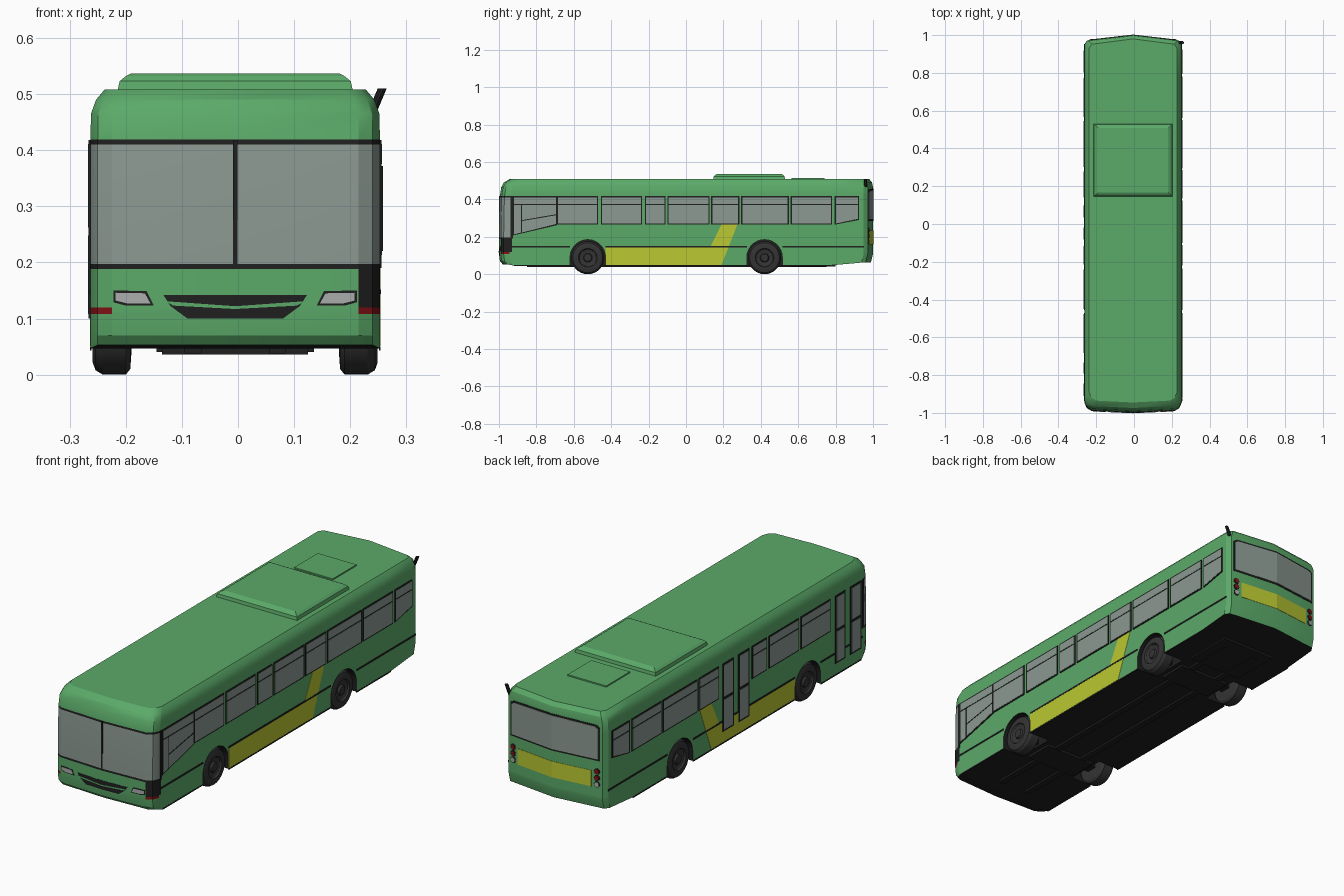
import bpy, bmesh, math
from mathutils import Vector, Matrix

if "Cube" in bpy.data.objects:
    bpy.data.objects.remove(bpy.data.objects["Cube"])

CX, W = -0.005, 0.258            # body centre line and half width
COLOURS = [("body_green", (0.105, 0.402, 0.141)), ("panel_yellow", (0.49, 0.58, 0.032)),
           ("window_grey", (0.262, 0.319, 0.288)), ("trim_black", (0.014, 0.014, 0.014)),
           ("tyre_grey", (0.034, 0.034, 0.034)), ("lamp_red", (0.23, 0.006, 0.008)),
           ("lamp_clear", (0.40, 0.42, 0.41))]
GREEN, YELLOW, GLASS, BLACK, TYRE, RED, CLEAR = range(7)
MATS = []
for n, c in COLOURS:
    m = bpy.data.materials.new(n)
    m.diffuse_color = (*c, 1)
    m.use_nodes = True
    m.node_tree.nodes["Principled BSDF"].inputs["Base Color"].default_value = m.diffuse_color
    MATS.append(m)


def finish(name, bm, smooth=None):
    bmesh.ops.recalc_face_normals(bm, faces=bm.faces)
    me = bpy.data.meshes.new(name)
    bm.to_mesh(me)
    bm.free()
    for m in MATS:
        me.materials.append(m)
    ob = bpy.data.objects.new(name, me)
    bpy.context.collection.objects.link(ob)
    if smooth:
        smooth_object(ob, smooth)
    return ob


def smooth_object(ob, angle):
    bpy.ops.object.select_all(action='DESELECT')
    ob.select_set(True)
    bpy.context.view_layer.objects.active = ob
    bpy.ops.object.shade_smooth_by_angle(angle=math.radians(angle))


def loft(bm, rings, mat, caps=True):
    vs = [[bm.verts.new(p) for p in r] for r in rings]
    n = len(vs[0])
    for a, b in zip(vs, vs[1:]):
        for i in range(n):
            bm.faces.new((a[i], a[(i + 1) % n], b[(i + 1) % n], b[i])).material_index = mat
    if caps:
        for r in (vs[0], vs[-1]):
            bm.faces.new(r).material_index = mat


def prism(bm, pts, vec, mat):
    loft(bm, [pts, [Vector(p) + Vector(vec) for p in pts]], mat)


def box(bm, x0, x1, y0, y1, z0, z1, mat):
    prism(bm, [(x0, y0, z0), (x1, y0, z0), (x1, y1, z0), (x0, y1, z0)], (0, 0, z1 - z0), mat)


def side(bm, s, pts, t, mat):
    """Thin plate on the side wall from (y, z) points."""
    prism(bm, [(CX + s * (W - 0.002), y, z) for y, z in pts], (s * (t + 0.002), 0, 0), mat)


def rect(a, b, z0, z1):
    return [(a, z0), (b, z0), (b, z1), (a, z1)]


def front(bm, pts, t, mat, sides=(-1, 1)):
    """Thin mirrored plates on the slightly pointed front from (x, z) points."""
    for s in sides:
        prism(bm, [(CX + s * x, -0.998 + 0.0455 * x, z) for x, z in pts], (0, -t - 0.002, 0), mat)


def rear(bm, pts, t, mat):
    """Thin mirrored plates on the pointed rear from (x, z) points."""
    for s in (-1, 1):
        prism(bm, [(CX + s * x, 0.998 - 0.115 * x, z) for x, z in pts], (0, t + 0.002, 0), mat)


# Body shell: plan outlines lofted upward (z, half width, front y, rear y)
LEVELS = [(.047, W, -.98, .988), (.07, W, -.995, .99), (.108, W, -1, 1), (.12, W, -1, 1),
          (.188, W, -1, 1), (.197, W, -1, 1), (.41, W, -.996, 1), (.419, W, -.995, 1),
          (.465, W - .001, -.988, 1), (.49, .248, -.974, .995), (.508, .233, -.945, .98)]
bm = bmesh.new()
rings = []
for k, (z, w, f, r) in enumerate(LEVELS):
    right = [(0, f), (w - .038, f + .01), (w - .013, f + .025), (w, f + .055),
             (w, max(-.93, f + .06)), (w, .77), (w, r - .05), (w - .015, r - .028), (0, r)]
    ring = right + [(-x, y) for x, y in right[7:0:-1]]
    lift = lambda y: 0 if k else (.015 if y > .9 else .006 if y < -.95 else 0)
    rings.append([bm.verts.new((CX + x, y, z + lift(y))) for x, y in ring])
for k, (a, b) in enumerate(zip(rings, rings[1:])):
    for i in range(16):
        j = (i + 1) % 16
        nose = i <= 3 or i >= 12
        mat = GREEN
        if nose and k in (4, 6):
            mat = BLACK                       # windscreen edge
        elif nose and k == 5:
            mat = GLASS                       # wraparound windscreen
        elif k == 2 and i in (1, 2, 13, 14):
            mat = RED                         # corner markers
        elif k == 3 and i in (1, 2, 3):
            mat = BLACK                       # dark corner panel
        bm.faces.new((a[i], a[j], b[j], b[i])).material_index = mat
for ring, mat in ((rings[0], BLACK), (rings[-1], GREEN)):
    for i in range(8):
        idx = dict.fromkeys([i, i + 1, 15 - i, (16 - i) % 16])
        bm.faces.new([ring[q] for q in idx]).material_index = mat
body = finish("body_shell", bm)

# Wheel arches cut from the body
AXLES = (-0.525, 0.42)
bm = bmesh.new()
for s in (-1, 1):
    for ay in AXLES:
        arc = [(ay + .095 * math.cos(a), .09 + .095 * math.sin(a))
               for a in [math.pi * i / 14 for i in range(15)]]
        arc = [(ay + .095, -.02)] + arc + [(ay - .095, -.02)]
        prism(bm, [(CX + s * .15, y, z) for y, z in arc], (s * .2, 0, 0), BLACK)
cutter = finish("arch_cutter", bm)
cutter.hide_render = True
mod = body.modifiers.new("arches", 'BOOLEAN')
mod.object, mod.operation, mod.solver = cutter, 'DIFFERENCE', 'EXACT'
bpy.context.view_layer.objects.active = body
bpy.ops.object.modifier_apply(modifier=mod.name)
bpy.data.objects.remove(cutter)
smooth_object(body, 28)

# Wheels: lathed profile (x, radius)
PROFILE = [(.185, .05), (.187, .078), (.195, .088), (.236, .088), (.249, .08), (.254, .066),
           (.254, .05), (.247, .046), (.243, .038), (.243, .024), (.252, .02), (.253, .006)]
for s, sn in ((-1, "left"), (1, "right")):
    for ay, an in zip(AXLES, ("front", "rear")):
        bm = bmesh.new()
        loft(bm, [[(CX + s * x, ay + r * math.cos(math.tau * i / 28),
                    .088 + r * math.sin(math.tau * i / 28)) for i in range(28)]
                  for x, r in PROFILE], TYRE)
        finish(f"{an}_{sn}_wheel", bm, 30)

# Side windows (rear y, front y, sill heights)
SHARED = [(-.69, -.47), (-.455, -.235), (-.22, -.11), (.135, .285), (.295, .55), (.56, .78)]
REAR_WIN = (.795, .925, .265, .29)
WINDOWS = {1: [(-.925, -.69, .207, .262), (-.10, .125)] + SHARED + [REAR_WIN],
           -1: SHARED + [REAR_WIN]}
T = .006
for s, sn in ((-1, "left"), (1, "right")):
    bm = bmesh.new()
    for a, b, *sill in WINDOWS[s]:
        za, zb = sill or (.265, .265)
        side(bm, s, [(a, za), (b, zb), (b, .417), (a, .417)], .003, BLACK)
        side(bm, s, [(a + T, za + T), (b - T, zb + T), (b - T, .369), (a + T, .369)], .004, GLASS)
        side(bm, s, rect(a + T, b - T, .375, .411), .004, GLASS)
    side(bm, s, rect(-.937, -.926, .19, .418), .003, BLACK)
    if s == 1:   # driver window bars
        side(bm, s, rect(-.882, -.877, .22, .372), .005, BLACK)
        side(bm, s, [(-.88, .284), (-.69, .316), (-.69, .321), (-.88, .289)], .005, BLACK)
    finish(f"{sn}_windows", bm)

    # Yellow sweep and black rub strip
    bm = bmesh.new()
    side(bm, s, rect(-.43, .13, .05, .145), .0012, YELLOW)
    side(bm, s, [(.13, .05), (.19, .05), (.275, .266), (.19, .266), (.13, .145)], .0012, YELLOW)
    for a, b in ((-.93, -.62), (-.43, .325), (.515, .952)):
        side(bm, s, rect(a, b, .144, .152), .002, BLACK)
    for a, b in ((-.92, -.62), (-.43, .325), (.515, .77)):
        side(bm, s, rect(a, b, .043, .049), .001, BLACK)
    finish(f"{sn}_stripes", bm)

# Doors: glazed leaves on the left
bm = bmesh.new()
for a, b in ((.026, .107), (-.09, -.01), (-.80, -.726), (-.918, -.837)):
    side(bm, -1, rect(a, b, .1, .417), .003, BLACK)
    side(bm, -1, rect(a + .008, b - .008, .108, .248), .004, GLASS)
    side(bm, -1, rect(a + .008, b - .008, .262, .409), .004, GLASS)
finish("door_leaves", bm)

# Front details: screen divider, grille, headlamps
bm = bmesh.new()
box(bm, CX - .004, CX + .004, -1.001, -.985, .19, .418, BLACK)
finish("windscreen_divider", bm)
bm = bmesh.new()
front(bm, [(0, .1), (.085, .1), (.115, .122), (.128, .142), (0, .142)], .001, BLACK)
front(bm, [(0, .117), (.11, .123), (.125, .131), (0, .122)], .002, GREEN)
finish("grille", bm)
bm = bmesh.new()
front(bm, [(.145, .123), (.195, .123), (.217, .129), (.217, .15), (.158, .149)], .001, BLACK)
front(bm, [(.151, .127), (.193, .127), (.213, .132), (.213, .146), (.161, .145)], .002, CLEAR)
finish("headlamps", bm)

# Rear details: window, yellow band, lamps
bm = bmesh.new()
rear(bm, [(0, .285), (.232, .285), (.232, .44), (.215, .452), (0, .458)], .0015, BLACK)
rear(bm, [(0, .293), (.224, .293), (.224, .434), (.21, .444), (0, .45)], .003, GLASS)
finish("rear_window", bm)
bm = bmesh.new()
rear(bm, rect(0, .19, .16, .235), .0015, YELLOW)
finish("rear_band", bm)
bm = bmesh.new()
for z, mat in ((.235, RED), (.205, RED), (.175, CLEAR)):
    for r, t, m in ((.0145, .002, BLACK), (.011, .004, mat)):
        rear(bm, [(.217 + r * math.cos(math.tau * i / 12), z + r * math.sin(math.tau * i / 12))
                  for i in range(12)], t, m)
finish("rear_lamps", bm)

# Roof unit and hatch
bm = bmesh.new()
loft(bm, [[(CX + x, y, z) for x, y in ((-w, .145 + d), (w, .145 + d), (w, .53 - d), (-w, .53 - d))]
          for z, w, d in ((.505, .21, 0), (.523, .206, .003), (.532, .195, .012), (.537, .185, .022))],
     GREEN)
finish("roof_unit", bm)
bm = bmesh.new()
box(bm, CX - .1, CX + .1, .565, .74, .505, .514, GREEN)
finish("roof_hatch", bm)

# Exhaust stack: tilted tube at the rear corner
bm = bmesh.new()
loft(bm, [[(x + .008 * math.cos(a), .96 + .008 * math.sin(a), z) for a in
           [math.tau * i / 10 for i in range(10)]] for x, z in ((.238, .465), (.257, .51))], BLACK)
finish("exhaust_stack", bm)

# Underside: rails, axles and engine tray
bm = bmesh.new()
for s in (-1, 1):
    box(bm, CX + s * .06, CX + s * .09, -.85, .75, .038, .06, BLACK)
for ay in AXLES:
    box(bm, CX - .2, CX + .2, ay - .025, ay + .025, .06, .11, BLACK)
    box(bm, CX - .13, CX + .13, ay - .07, ay + .07, .036, .06, BLACK)
box(bm, CX - .14, CX + .14, .56, .8, .04, .07, BLACK)
finish("underside_frame", bm)
